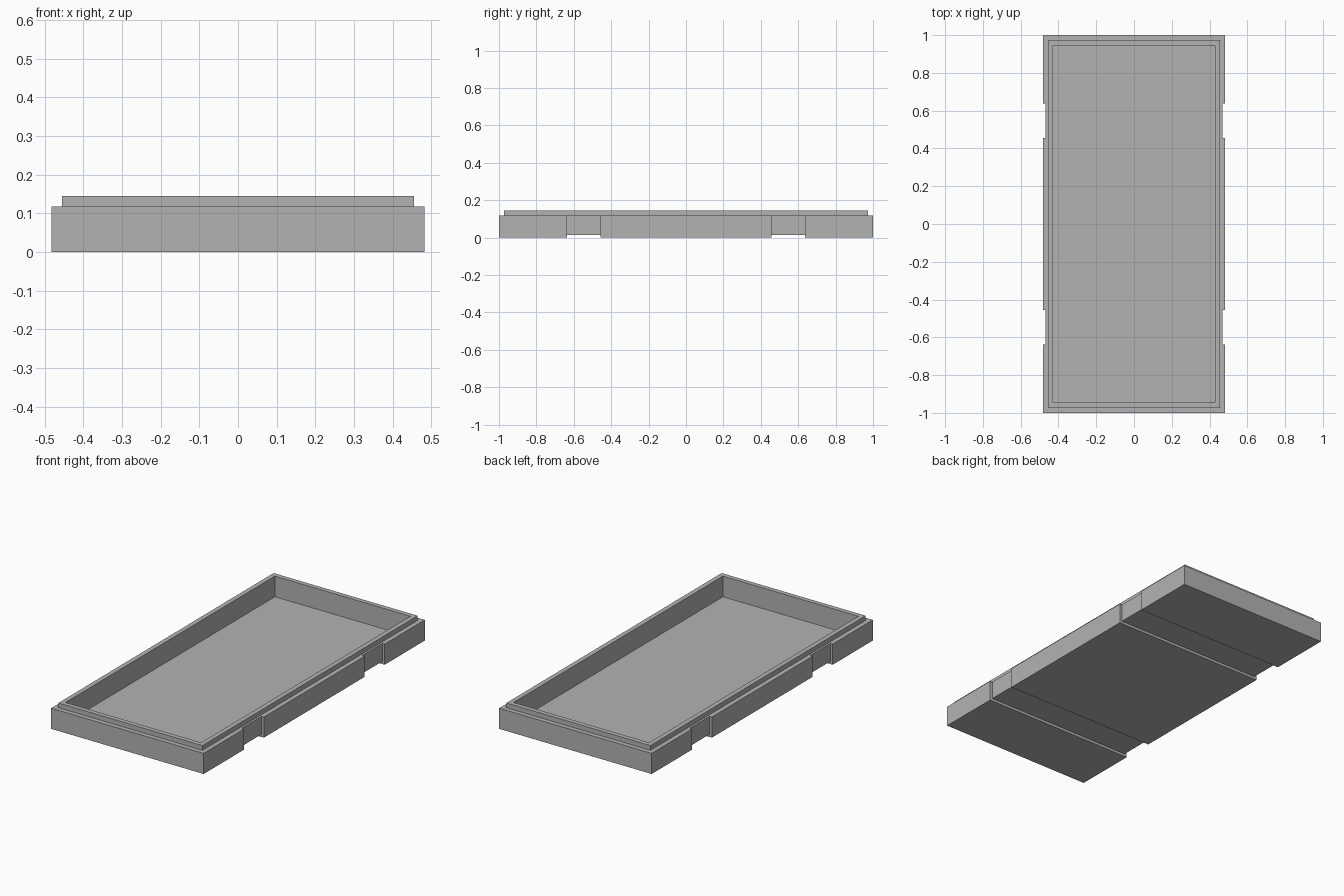
import bpy
import bmesh

cube = bpy.data.objects.get("Cube")
if cube:
    bpy.data.objects.remove(cube, do_unlink=True)

HALF_X, HALF_Y = 0.483, 1.0      # outer half sizes
BODY_Z, RIM_Z, FLOOR_Z = 0.118, 0.145, 0.027
STEP = 0.027                     # ledge width and rim thickness
GROOVE = 0.015                   # strap groove depth
GROOVE_Y = (0.456, 0.637)        # strap groove span, mirrored front to back

grey = bpy.data.materials.new("matte_grey")
grey.use_nodes = True
colour = (0.45, 0.45, 0.45, 1)
grey.diffuse_color = colour
grey.node_tree.nodes["Principled BSDF"].inputs["Base Color"].default_value = colour


def make_object(name, bm):
    bmesh.ops.recalc_face_normals(bm, faces=bm.faces)
    mesh = bpy.data.meshes.new(name)
    bm.to_mesh(mesh)
    bm.free()
    mesh.materials.append(grey)
    obj = bpy.data.objects.new(name, mesh)
    bpy.context.collection.objects.link(obj)
    return obj


def extrude_to(bm, face, offset):
    """Extrude one face and return the new cap."""
    result = bmesh.ops.extrude_face_region(bm, geom=[face])["geom"]
    bmesh.ops.delete(bm, geom=[face], context='FACES_ONLY')
    verts = [g for g in result if isinstance(g, bmesh.types.BMVert)]
    bmesh.ops.translate(bm, verts=verts, vec=offset)
    return next(g for g in result if isinstance(g, bmesh.types.BMFace))


def inset(bm, face):
    bmesh.ops.inset_region(bm, faces=[face], thickness=STEP, use_even_offset=True)


# Tray: block, ledge, raised rim, then the sunken floor
bm = bmesh.new()
bmesh.ops.create_cube(bm, size=1)
bmesh.ops.translate(bm, verts=bm.verts, vec=(0, 0, 0.5))
bmesh.ops.scale(bm, verts=bm.verts, vec=(2 * HALF_X, 2 * HALF_Y, BODY_Z))
bm.normal_update()
top = max(bm.faces, key=lambda f: f.calc_center_median().z)
inset(bm, top)
top = extrude_to(bm, top, (0, 0, RIM_Z - BODY_Z))
bm.normal_update()
inset(bm, top)
extrude_to(bm, top, (0, 0, FLOOR_Z - RIM_Z))
tray = make_object("tray", bm)

# Strap grooves: a U-shaped cutter wraps the underside and both long sides
inner, outer = HALF_X - GROOVE, HALF_X + 0.1
profile = [(-outer, -0.1), (outer, -0.1), (outer, 0.2), (inner, 0.2),
           (inner, GROOVE), (-inner, GROOVE), (-inner, 0.2), (-outer, 0.2)]
for side in (-1, 1):
    start, end = sorted(side * y for y in GROOVE_Y)
    bm = bmesh.new()
    face = bm.faces.new([bm.verts.new((x, start, z)) for x, z in profile])
    result = bmesh.ops.extrude_face_region(bm, geom=[face])["geom"]
    bmesh.ops.translate(bm, vec=(0, end - start, 0),
                        verts=[g for g in result if isinstance(g, bmesh.types.BMVert)])
    cutter = make_object("groove_cutter", bm)
    cutter.hide_render = True

    cut = tray.modifiers.new("strap_groove", 'BOOLEAN')
    cut.operation = 'DIFFERENCE'
    cut.solver = 'EXACT'
    cut.object = cutter
    bpy.context.view_layer.objects.active = tray
    bpy.ops.object.modifier_apply(modifier=cut.name)
    bpy.data.objects.remove(cutter, do_unlink=True)
